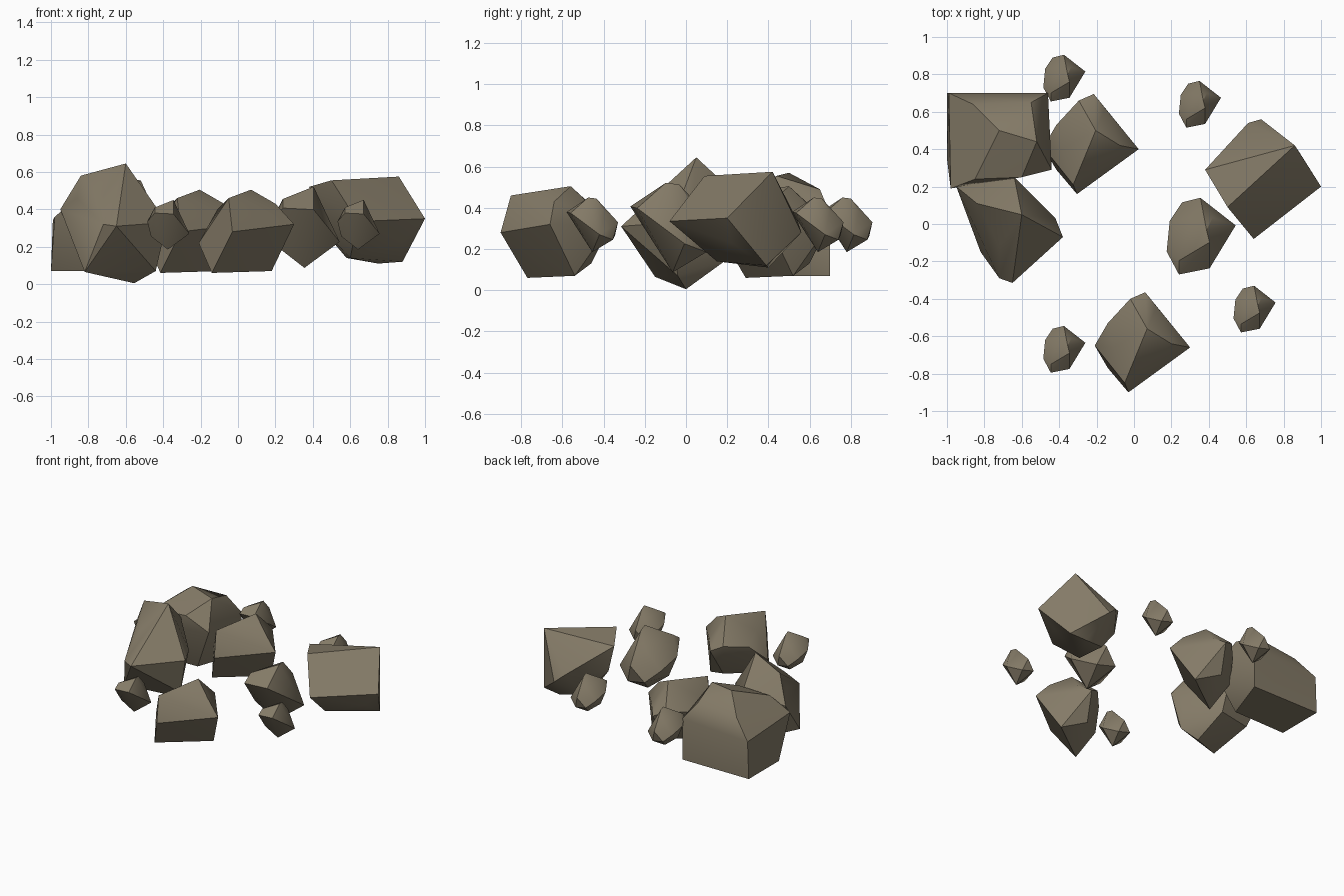
import bpy, bmesh, math
from mathutils import Vector

mat = bpy.data.materials.new("stone")
mat.diffuse_color = (0.23, 0.195, 0.135, 1)


def rock(name, pts, offset=(0, 0, 0), scale=1.0):
    """Chiselled rock: hull around a few corner points."""
    bm = bmesh.new()
    for p in pts:
        bm.verts.new(Vector(p) * scale + Vector(offset))
    bmesh.ops.convex_hull(bm, input=bm.verts[:])
    inner = [v for v in bm.verts if not v.link_faces]
    bmesh.ops.delete(bm, geom=inner, context='VERTS')
    bmesh.ops.recalc_face_normals(bm, faces=bm.faces[:])
    me = bpy.data.meshes.new(name)
    bm.to_mesh(me)
    bm.free()
    me.materials.append(mat)
    ob = bpy.data.objects.new(name, me)
    bpy.context.collection.objects.link(ob)
    bpy.ops.object.select_all(action='DESELECT')
    ob.select_set(True)
    bpy.context.view_layer.objects.active = ob
    bpy.ops.object.shade_smooth_by_angle(angle=math.radians(35))
    return ob


# broad block at the back left
rock("block_rock", [
    (-1, .7, .07), (-.46, .7, .07), (-1, .35, .07), (-.58, .36, .07),
    (-.98, .19, .36), (-.99, .7, .34), (-.86, .64, .46), (-.55, .65, .49),
    (-.52, .44, .555), (-.72, .5, .57), (-.44, .29, .38), (-.46, .7, .37),
    (-.85, .24, .47), (-.6, .25, .48)])

# pointed rock at the left
rock("peaked_rock", [
    (-.65, -.315, .31), (-.72, -.29, .32), (-.82, -.15, .065), (-.44, -.04, .07),
    (-.38, -.07, .33), (-.42, .03, .36), (-.555, 0, .005), (-.6, .05, .645),
    (-.84, .11, .58), (-.95, .2, .4), (-.64, .25, .46), (-.86, .06, .46),
    (-.72, -.12, .47), (-.6, .2, .15), (-.85, .15, .15)])

# two matching wedge rocks, front and centre
wedge = [
    (-.03, -.9, .28), (.3, -.66, .32), (-.14, -.77, .06), (.18, -.54, .07),
    (-.05, -.85, .46), (.07, -.56, .505), (.2, -.64, .43),
    (.06, -.365, .32), (.12, -.44, .37), (-.21, -.65, .22), (-.14, -.53, .34),
    (-.02, -.4, .36), (.02, -.46, .13), (-.11, -.66, .4)]
rock("front_wedge_rock", wedge)
rock("centre_wedge_rock", wedge, (-.275, 1.06, 0))

# tilted slab at the right
rock("slab_rock", [
    (1, .2, .35), (.64, -.08, .335), (.86, .42, .575), (.5, .09, .555),
    (.38, .29, .52), (.42, .3, .33), (.61, .54, .34), (.68, .56, .28),
    (.88, .39, .12), (.6, .15, .14), (.58, .36, .14), (.75, .4, .11),
    (.88, .22, .23)])

# chipped pebble, reused at two sizes
pebble = [
    (.115, .035, -.045), (.03, -.02, .135), (.02, .02, .13), (-.07, -.125, .065),
    (-.07, -.08, .095), (.03, -.105, .06), (-.11, -.05, .02), (-.1, .05, -.01),
    (-.06, .11, -.05), (.0, .125, .015), (.03, .1, -.07), (0, 0, -.13),
    (-.09, -.02, -.06), (-.03, .06, .07), (.04, .06, .07)]
rock("medium_pebble", pebble, (.355, -.065, .3), 1.64)
spots = [(-.375, .78), (.35, .64), (.642, -.455), (-.375, -.67)]
for i, (x, y) in enumerate(spots):
    rock(f"small_pebble_{i + 1}", pebble, (x, y, .315))
